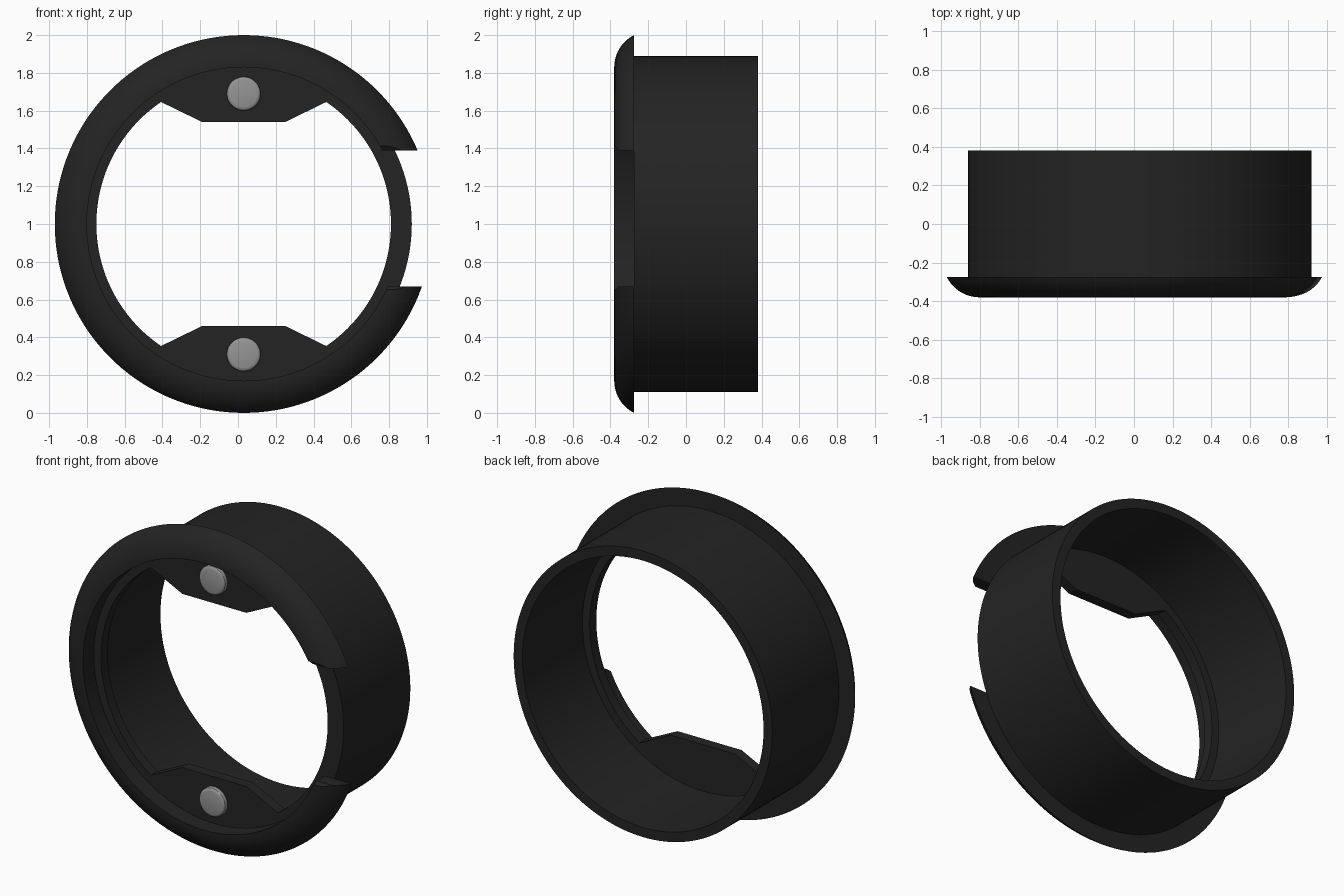
import bpy, bmesh, math
from mathutils import Vector

if "Cube" in bpy.data.objects:
    bpy.data.objects.remove(bpy.data.objects["Cube"])

CX, CZ = 0.03, 1.0      # ring axis runs along y through this point
SEG = 144


def material(name, value):
    m = bpy.data.materials.new(name)
    m.diffuse_color = (value, value, value, 1)
    m.use_nodes = True
    m.node_tree.nodes["Principled BSDF"].inputs["Base Color"].default_value = m.diffuse_color
    return m


black = material("matte black", 0.017)
grey = material("magnet grey", 0.30)


def finish(name, bm, mat, smooth=True):
    bmesh.ops.recalc_face_normals(bm, faces=bm.faces[:])
    me = bpy.data.meshes.new(name)
    bm.to_mesh(me)
    bm.free()
    ob = bpy.data.objects.new(name, me)
    bpy.context.collection.objects.link(ob)
    me.materials.append(mat)
    if smooth:
        shade(ob)
    return ob


def shade(ob):
    bpy.ops.object.select_all(action='DESELECT')
    ob.select_set(True)
    bpy.context.view_layer.objects.active = ob
    bpy.ops.object.shade_smooth_by_angle(angle=math.radians(30))


def revolve(name, profile, mat, cz=CZ, seg=SEG):
    """Closed (radius, y) profile turned around the y axis; radius 0 ends become caps."""
    bm = bmesh.new()
    rings = []
    for i in range(seg):
        a = 2 * math.pi * i / seg
        rings.append([bm.verts.new((CX + r * math.cos(a), y, cz + r * math.sin(a)))
                      for r, y in profile])
    n = len(profile)
    for i in range(seg):
        p, q = rings[i], rings[(i + 1) % seg]
        for j in range(n):
            k = (j + 1) % n
            bm.faces.new((p[j], p[k], q[k], q[j]))
    bmesh.ops.remove_doubles(bm, verts=bm.verts[:], dist=1e-5)
    return finish(name, bm, mat)


def prism(name, points, axis, lo, hi, mat, smooth=False):
    """Extrude a 2D outline: along y from (x, z) points, or along x from (y, z) points."""
    bm = bmesh.new()
    place = (lambda p, d: (p[0], d, p[1])) if axis == 'y' else (lambda p, d: (d, p[0], p[1]))
    face = bm.faces.new([bm.verts.new(place(p, lo)) for p in points])
    ext = bmesh.ops.extrude_face_region(bm, geom=[face])
    step = Vector(place((0, 0), hi - lo))
    bmesh.ops.translate(bm, vec=step,
                        verts=[v for v in ext["geom"] if isinstance(v, bmesh.types.BMVert)])
    return finish(name, bm, mat, smooth)


# sleeve with a thin inner lip at its front end
revolve("sleeve", [(0.89, -0.275), (0.89, 0.38), (0.83, 0.38), (0.83, -0.21),
                   (0.78, -0.21), (0.78, -0.275)], black)

# rounded flange in front of the sleeve
R = 0.19
amax = math.asin(0.17 / R)
arc = [(0.83 + R * math.sin(amax * t / 10), -0.38 + R * (1 - math.cos(amax * t / 10)))
       for t in range(11)]
flange = revolve("flange", arc + [(0.83, -0.275)], black)

# side gap in the flange, slightly flared at the front
cutter = prism("gap_cutter", [(-0.5, 0.65), (-0.375, 0.652), (-0.355, 0.67), (-0.2, 0.67),
                              (-0.2, 1.39), (-0.355, 1.39), (-0.375, 1.412), (-0.5, 1.415)],
               'x', 0.5, 1.3, black)
cut = flange.modifiers.new("gap", 'BOOLEAN')
cut.operation = 'DIFFERENCE'
cut.solver = 'EXACT'
cut.object = cutter
bpy.context.view_layer.objects.active = flange
bpy.ops.object.modifier_apply(modifier=cut.name)
bpy.data.objects.remove(cutter)
shade(flange)

# mounting tabs and round magnets, top and bottom
for label, s in (("top", 1), ("bottom", -1)):
    a0 = math.atan2(0.65, 0.445)
    outline = [(CX - 0.22, CZ + s * 0.54), (CX + 0.22, CZ + s * 0.54)]
    for i in range(25):
        a = a0 + (math.pi - 2 * a0) * i / 24
        outline.append((CX + 0.787 * math.cos(a), CZ + s * 0.787 * math.sin(a)))
    prism(label + "_tab", outline, 'y', -0.275, -0.21, black)
    revolve(label + "_magnet", [(0, -0.305), (0.072, -0.305), (0.082, -0.302), (0.088, -0.296),
                                (0.09, -0.287), (0.09, -0.26), (0, -0.26)],
            grey, CZ + s * 0.69, 48)
